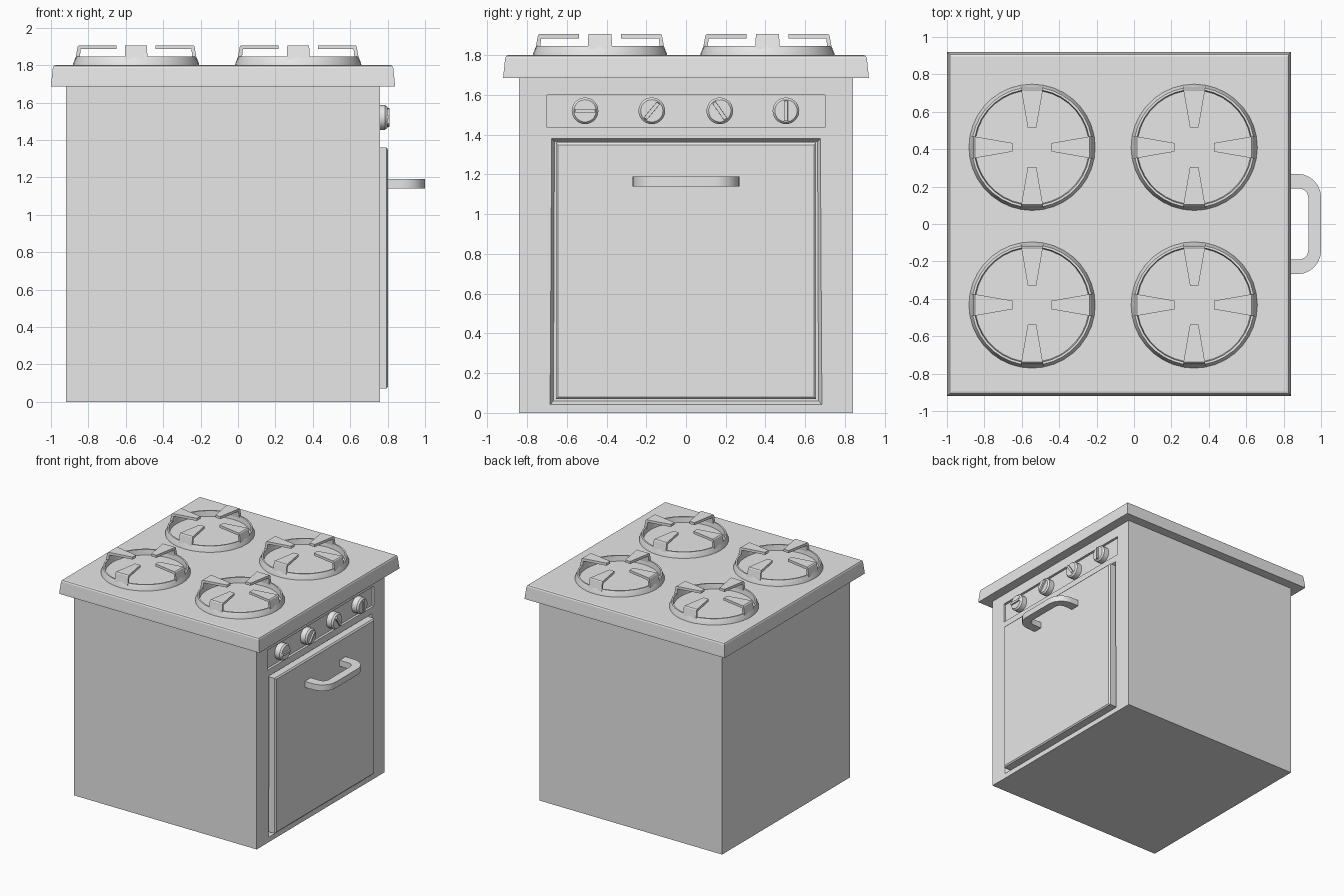
import bpy, bmesh, math
from mathutils import Matrix, Vector

cube = bpy.data.objects.get("Cube")
if cube:
    bpy.data.objects.remove(cube, do_unlink=True)

grey = bpy.data.materials.new("light_grey")
grey.use_nodes = True
grey.diffuse_color = (0.8, 0.8, 0.8, 1)
grey.node_tree.nodes["Principled BSDF"].inputs["Base Color"].default_value = (0.8, 0.8, 0.8, 1)


def loft(name, loops, matrix=Matrix(), ring=False, smooth=False):
    """Skin a series of equal closed loops; cap the ends, or join them if ring."""
    bm = bmesh.new()
    rows = [[bm.verts.new(matrix @ Vector(p)) for p in loop] for loop in loops]
    n = len(rows[0])
    pairs = list(zip(rows, rows[1:]))
    if ring:
        pairs.append((rows[-1], rows[0]))
    else:
        bm.faces.new(rows[0][::-1])
        bm.faces.new(rows[-1])
    for a, b in pairs:
        for i in range(n):
            j = (i + 1) % n
            bm.faces.new((a[i], a[j], b[j], b[i]))
    bmesh.ops.recalc_face_normals(bm, faces=bm.faces)
    mesh = bpy.data.meshes.new(name)
    bm.to_mesh(mesh)
    bm.free()
    mesh.materials.append(grey)
    obj = bpy.data.objects.new(name, mesh)
    bpy.context.collection.objects.link(obj)
    if smooth:
        activate(obj)
        bpy.ops.object.shade_smooth_by_angle(angle=math.radians(30))
    return obj


def activate(obj):
    bpy.ops.object.select_all(action="DESELECT")
    obj.select_set(True)
    bpy.context.view_layer.objects.active = obj


def flat_rect(hx, hy, z):
    return [(-hx, -hy, z), (hx, -hy, z), (hx, hy, z), (-hx, hy, z)]


def front_rect(x, hy, z0, z1, flare=0.0):
    return [(x, -hy - flare, z0), (x, hy + flare, z0), (x, hy, z1), (x, -hy, z1)]


def circle(r, z, n):
    return [(r * math.cos(math.tau * i / n), r * math.sin(math.tau * i / n), z) for i in range(n)]


def carve(target, cutter):
    cutter.hide_render = True
    mod = target.modifiers.new("recess", "BOOLEAN")
    mod.operation = "DIFFERENCE"
    mod.solver = "EXACT"
    mod.object = cutter
    activate(target)
    bpy.ops.object.modifier_apply(modifier=mod.name)
    bpy.data.objects.remove(cutter, do_unlink=True)


# Cabinet with recesses for the oven door and the control strip
CX = -0.08
body = loft("cabinet", [flat_rect(0.84, 0.84, 0), flat_rect(0.84, 0.84, 1.69)],
            Matrix.Translation((CX, 0, 0)))
carve(body, loft("door_cutter", [front_rect(0.73, 0.662, 0.06, 1.365, 0.005),
                                 front_rect(0.76, 0.676, 0.042, 1.38, 0.008),
                                 front_rect(0.80, 0.676, 0.042, 1.38, 0.008)]))
carve(body, loft("panel_cutter", [front_rect(0.74, 0.70, 1.435, 1.60),
                                  front_rect(0.80, 0.70, 1.435, 1.60)]))

# Hob with softened rim
loft("hob_top", [flat_rect(0.92, 0.92, 1.685), flat_rect(0.919, 0.919, 1.70),
                 flat_rect(0.91, 0.91, 1.785), flat_rect(0.905, 0.905, 1.796),
                 flat_rect(0.895, 0.895, 1.80)], Matrix.Translation((CX, 0, 0)))

# Oven door
loft("oven_door", [front_rect(0.72, 0.655, 0.07, 1.36), front_rect(0.793, 0.655, 0.07, 1.36),
                   front_rect(0.802, 0.643, 0.08, 1.348)])


# Door handle: a flat bar bent into a rounded U
def u_outline(reach, half, radius):
    pts = [(0.795, -half)]
    for side, start in ((-1, -90), (1, 0)):
        for k in range(7):
            a = math.radians(start + 15 * k)
            pts.append((reach - radius + radius * math.cos(a),
                        side * (half - radius) + radius * math.sin(a)))
    return pts + [(0.795, half)]


outline = u_outline(1.0, 0.268, 0.125) + u_outline(0.932, 0.19, 0.05)[::-1]
# Cross-sections run along the bar, so the caps stay simple quads
count = len(outline) // 2
handle_sections = []
for outer, inner in zip(outline[:count], outline[count:][::-1]):
    handle_sections.append([(*outer, 1.14), (*inner, 1.14), (*inner, 1.19), (*outer, 1.19)])
loft("door_handle", handle_sections, smooth=True)

# Control knobs with raised grips
face_front = Matrix.Rotation(math.pi / 2, 4, "Z") @ Matrix.Rotation(math.pi / 2, 4, "X")
for i, (y, turn) in enumerate(((-0.508, 0), (-0.172, 50), (0.17, -55), (0.503, 90)), 1):
    place = (Matrix.Translation((0.74, y, 1.52)) @ face_front
             @ Matrix.Rotation(math.radians(turn), 4, "Z"))
    loft(f"knob_{i}", [circle(0.067, 0, 28), circle(0.067, 0.045, 28), circle(0.056, 0.058, 28)],
         place, smooth=True)
    loft(f"knob_grip_{i}", [flat_rect(0.054, 0.01, 0.05), flat_rect(0.05, 0.009, 0.07)], place)

# Burners: a hollow sloped ring with four tapering pan supports
ring_profile = ((0.338, 1.798), (0.336, 1.81), (0.322, 1.845), (0.31, 1.845), (0.305, 1.798))
arm_profile = ((0.325, 1.83), (0.312, 1.90), (0.306, 1.906), (0.105, 1.906),
               (0.105, 1.885), (0.296, 1.885), (0.302, 1.83))


def arm_side(sign):
    return [(r, sign * (0.022 + (r - 0.1) * 0.173), z) for r, z in arm_profile]


burner = 0
for x in (-0.545, 0.322):
    for y in (-0.433, 0.41):
        burner += 1
        spot = Matrix.Translation((x, y, 0))
        loft(f"burner_ring_{burner}", [circle(r, z, 36) for r, z in ring_profile],
             spot, ring=True, smooth=True)
        for k in range(4):
            loft(f"pan_support_{burner}_{k + 1}", [arm_side(-1), arm_side(1)],
                 spot @ Matrix.Rotation(k * math.pi / 2, 4, "Z"))
